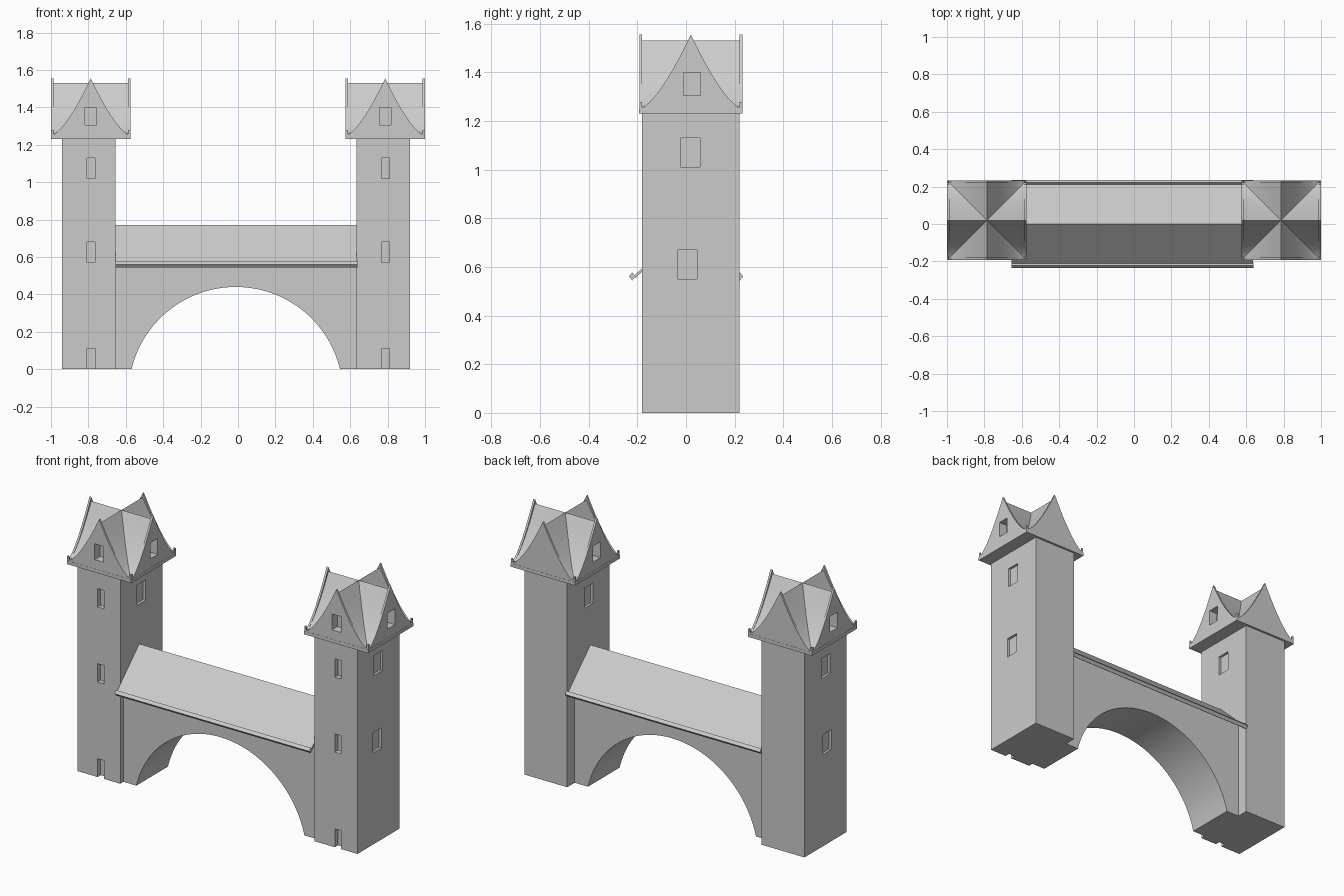
import bpy, bmesh, math
from mathutils import Vector

cube = bpy.data.objects.get("Cube")
if cube:
    bpy.data.objects.remove(cube, do_unlink=True)

stone = bpy.data.materials.new("grey_stone")
GREY = (0.6, 0.6, 0.6, 1)
stone.diffuse_color = GREY
stone.use_nodes = True
stone.node_tree.nodes["Principled BSDF"].inputs["Base Color"].default_value = GREY


def finish(bm, name):
    bmesh.ops.recalc_face_normals(bm, faces=bm.faces)
    mesh = bpy.data.meshes.new(name)
    bm.to_mesh(mesh)
    bm.free()
    mesh.materials.append(stone)
    ob = bpy.data.objects.new(name, mesh)
    bpy.context.collection.objects.link(ob)
    return ob


def add_box(bm, x0, x1, y0, y1, z0, z1):
    res = bmesh.ops.create_cube(bm, size=1)
    for v in res["verts"]:
        v.co = Vector((x0 if v.co.x < 0 else x1,
                       y0 if v.co.y < 0 else y1,
                       z0 if v.co.z < 0 else z1))


def box(name, *bounds):
    bm = bmesh.new()
    add_box(bm, *bounds)
    return finish(bm, name)


def prism(name, profile, start, end, axis, centre=(0, 0)):
    """Extrude a (sideways, z) profile along x or y."""
    bm = bmesh.new()
    cx, cy = centre
    if axis == "x":
        verts = [bm.verts.new((cx + start, cy + a, z)) for a, z in profile]
        move = (end - start, 0, 0)
    else:
        verts = [bm.verts.new((cx + a, cy + start, z)) for a, z in profile]
        move = (0, end - start, 0)
    face = bm.faces.new(verts)
    res = bmesh.ops.extrude_face_region(bm, geom=[face])
    bmesh.ops.translate(bm, vec=move, verts=[g for g in res["geom"] if isinstance(g, bmesh.types.BMVert)])
    return finish(bm, name)


def activate(ob):
    bpy.ops.object.select_all(action="DESELECT")
    ob.select_set(True)
    bpy.context.view_layer.objects.active = ob


def smooth(ob):
    activate(ob)
    bpy.ops.object.shade_smooth_by_angle(angle=math.radians(30))


def cut(ob, cutter):
    mod = ob.modifiers.new("openings", "BOOLEAN")
    mod.operation = "DIFFERENCE"
    mod.solver = "EXACT"
    mod.object = cutter
    activate(ob)
    bpy.ops.object.modifier_apply(modifier=mod.name)


# Sweeping concave gable outline
HALF, BASE = 0.21, 1.235


def sweep(d, eave, rise):
    return eave + rise * (1 - d / HALF) ** 1.45


def outline(eave, rise, horn):
    steps = 12
    right = [(HALF * i / steps, sweep(HALF * i / steps, eave, rise)) for i in range(steps)]
    if horn:
        right += [(0.202, 1.258), (0.207, 1.278), (0.212, 1.278), (0.212, BASE)]
    else:
        right += [(HALF, eave), (HALF, BASE)]
    return right + [(-a, z) for a, z in reversed(right) if a > 0]


def build_tower(side, shift):
    cx, cy = shift - 0.787, 0.02
    x0, x1, y0, y1 = shift - 0.94, shift - 0.655, -0.18, 0.22
    body = box(side + "_tower", x0, x1, y0, y1, 0, 1.24)

    # Door, slit windows and side windows
    bm = bmesh.new()
    wx = shift - 0.785
    for z0, z1 in ((-0.02, 0.11), (0.57, 0.68), (1.02, 1.13)):
        add_box(bm, wx - 0.021, wx + 0.021, y0 - 0.02, y0 + 0.03, z0, z1)
    for z0, z1, wy in ((0.55, 0.67, 0.006), (1.01, 1.13, 0.018)):
        for x in (x0, x1):
            add_box(bm, x - 0.015, x + 0.015, wy - 0.04, wy + 0.04, z0, z1)
    cutter = finish(bm, side + "_tower_openings")
    cut(body, cutter)
    bpy.data.objects.remove(cutter, do_unlink=True)

    # Gable windows on the front and both sides
    bm = bmesh.new()
    add_box(bm, cx - 0.03, cx + 0.03, cy - 0.24, cy - 0.16, 1.305, 1.40)
    for s in (-1, 1):
        add_box(bm, cx + s * 0.2 - 0.04, cx + s * 0.2 + 0.04, cy - 0.03, cy + 0.04, 1.305, 1.40)
    cutter = finish(bm, side + "_gable_openings")

    # Crossed roof halves and four raised gable ends with curled corners
    roof = outline(1.25, 0.28, False)
    gable = outline(1.25, 0.305, True)
    parts = []
    for axis in "xy":
        parts.append(prism(f"{side}_roof_{axis}", roof, -0.201, 0.201, axis, (cx, cy)))
        for end, s in (("near", -1), ("far", 1)):
            parts.append(prism(f"{side}_gable_{axis}_{end}", gable, s * 0.2, s * 0.212, axis, (cx, cy)))
    for part in parts:
        cut(part, cutter)
        smooth(part)
    bpy.data.objects.remove(cutter, do_unlink=True)
    box(side + "_eaves_slab", cx - 0.213, cx + 0.213, cy - 0.213, cy + 0.213, 1.23, 1.25)


build_tower("right", 0)
build_tower("left", 1.574)

# Bridge wall with a round arch
LEFT, RIGHT = -0.655, 0.635
MID, SPAN, TOP = -0.012, 0.5575, 0.44
radius = (SPAN ** 2 + TOP ** 2) / (2 * TOP)
reach = math.asin(SPAN / radius)
arch = []
for i in range(41):
    t = reach * (1 - i / 20)
    arch.append((MID + radius * math.sin(t), max(0, TOP - radius + radius * math.cos(t))))
wall = [(LEFT, 0), (LEFT, 0.62), (RIGHT, 0.62), (RIGHT, 0)] + arch
smooth(prism("bridge_wall", wall, -0.15, 0.15, "y"))

# Pitched bridge roof: thin slopes with filled ends
slopes = [(0, 0.77), (0.215, 0.562), (0.207, 0.554), (0.15, 0.61),
          (-0.15, 0.61), (-0.207, 0.554), (-0.215, 0.562)]
prism("bridge_roof", slopes, LEFT, RIGHT, "x")

# Diamond eave rails
for end, s in (("front", -1), ("back", 1)):
    y = s * 0.221
    rail = [(y, 0.577), (y + 0.014, 0.561), (y, 0.545), (y - 0.014, 0.561)]
    prism(end + "_eave_rail", rail, LEFT, RIGHT + 0.003, "x")
